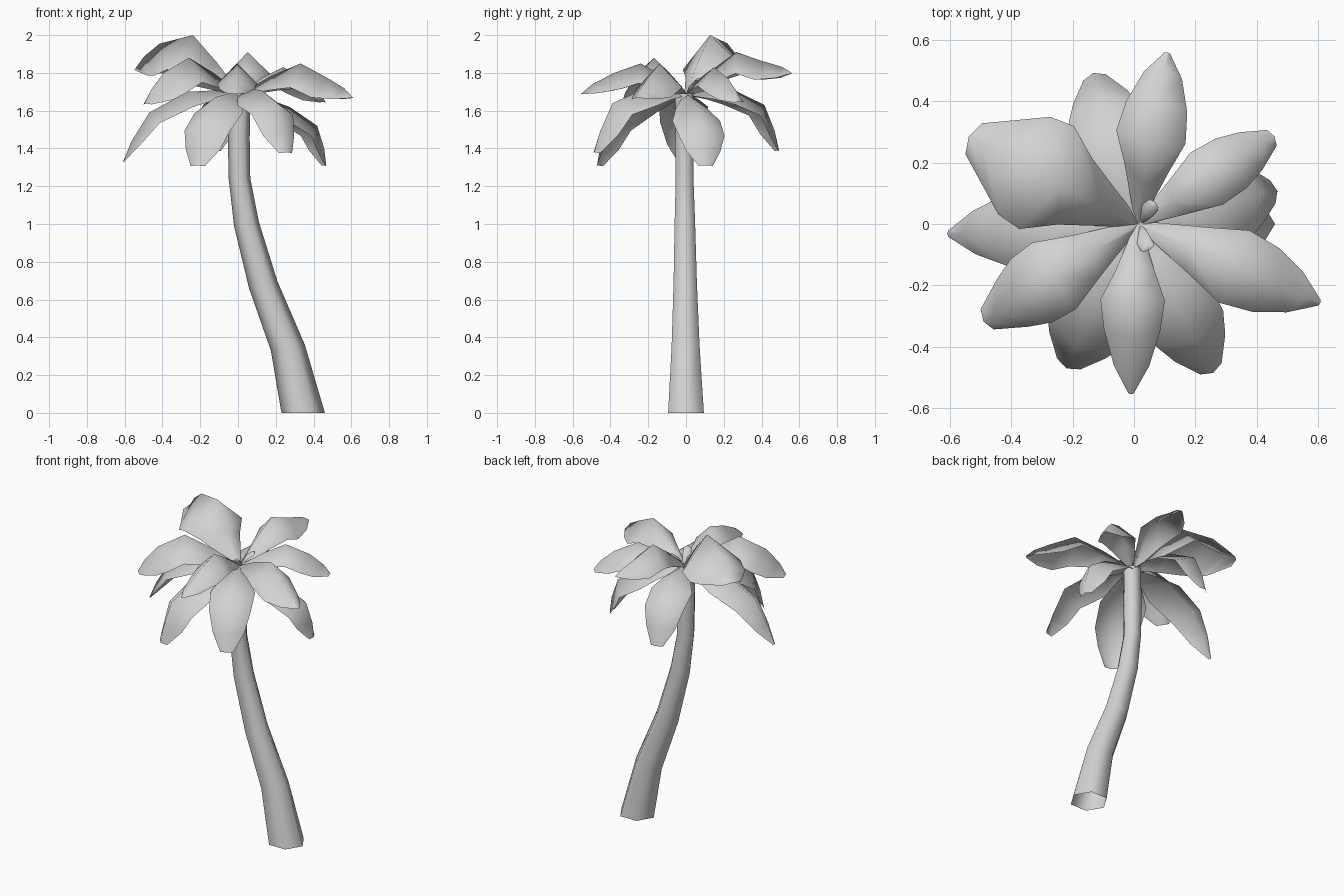
import bpy, bmesh, math
from mathutils import Vector

cube = bpy.data.objects.get("Cube")
if cube:
    bpy.data.objects.remove(cube, do_unlink=True)

grey = bpy.data.materials.new("plain grey")
grey.use_nodes = True
colour = (0.65, 0.65, 0.65, 1)
grey.diffuse_color = colour
grey.node_tree.nodes["Principled BSDF"].inputs["Base Color"].default_value = colour


def finish(name, bm, angle):
    """Turn a bmesh into a smooth-shaded object."""
    mesh = bpy.data.meshes.new(name)
    bm.to_mesh(mesh)
    bm.free()
    mesh.materials.append(grey)
    obj = bpy.data.objects.new(name, mesh)
    bpy.context.collection.objects.link(obj)
    bpy.ops.object.select_all(action="DESELECT")
    obj.select_set(True)
    bpy.context.view_layer.objects.active = obj
    bpy.ops.object.shade_smooth_by_angle(angle=math.radians(angle))
    return obj


def make_trunk():
    """Curved, tapering six-sided trunk, open below; each ring is x, z, radius, tilt."""
    rings = [(0.345, 0, 0.115, 0), (0.264, 0.345, 0.09, 0.17),
             (0.133, 0.68, 0.075, 0.25), (0.045, 1.0, 0.066, 0.15),
             (0.008, 1.24, 0.057, 0.05), (0.004, 1.45, 0.058, 0),
             (0.008, 1.69, 0.057, 0)]
    bm = bmesh.new()
    loops = []
    for x, z, r, tilt in rings:
        loop = []
        for i in range(6):
            a = i * math.tau / 6
            dx = r * math.cos(a)
            y = r * 0.95 * math.sin(a) - 0.006 * z
            loop.append(bm.verts.new((x + dx, y, z + dx * tilt)))
        loops.append(loop)
    for low, high in zip(loops, loops[1:]):
        for i in range(6):
            j = (i + 1) % 6
            bm.faces.new((low[i], low[j], high[j], high[i]))
    bm.faces.new(loops[-1])
    finish("trunk", bm, 65)


# Half-width factors from base to tip
POINTED = (0.1, 0.62, 1.0, 0.88, 0.55, 0.08)
BLUNT = (0.1, 0.64, 1.0, 0.95, 0.72, 0.3)


def make_frond(name, azimuth, half_width, droop, widths, profile, base=(0.012, 0, 1.69)):
    """Leaf folded along a raised rib; profile holds rib radius and height pairs."""
    a = math.radians(azimuth)
    out = Vector((math.cos(a), math.sin(a), 0))
    side = Vector((-out.y, out.x, 0))
    rib = [Vector(base)] + [out * r + Vector((0, 0, z)) for r, z in profile]
    rib.insert(1, rib[0].lerp(rib[1], 0.5) + Vector((0, 0, 0.012)))
    rib.insert(4, rib[3].lerp(rib[4], 0.6) + out * 0.008 + Vector((0, 0, 0.008)))
    last = len(rib) - 1
    bm = bmesh.new()
    rows = []
    for i, (p, w) in enumerate(zip(rib, widths)):
        along = (rib[min(i + 1, last)] - rib[max(i - 1, 0)]).normalized()
        up = along.cross(side).normalized()
        w *= half_width
        drop = up * w * (droop if i < last else 0.4)
        rows.append([bm.verts.new(q) for q in
                     (p + side * w - drop, p, p - side * w - drop)])
    for near, far in zip(rows, rows[1:]):
        for k in range(2):
            bm.faces.new((near[k], near[k + 1], far[k + 1], far[k]))
    finish(name, bm, 180)


make_trunk()

# Upper fronds arch outwards and fold steeply
upper = {
    "back_right": (152, 0.19, BLUNT, ((0.27, 2.0), (0.47, 1.955), (0.61, 1.83))),
    "back": (79, 0.115, POINTED, ((0.27, 1.91), (0.42, 1.86), (0.57, 1.80))),
    "back_left": (32, 0.1, BLUNT, ((0.28, 1.83), (0.42, 1.77), (0.54, 1.65))),
    "left": (-23, 0.128, POINTED, ((0.36, 1.85), (0.52, 1.77), (0.66, 1.67))),
    "front": (-91, 0.105, POINTED, ((0.24, 1.85), (0.38, 1.80), (0.555, 1.69))),
    "right": (213, 0.13, BLUNT, ((0.31, 1.88), (0.47, 1.80), (0.585, 1.64))),
}
for name, (azimuth, half_width, widths, profile) in upper.items():
    make_frond("upper_frond_" + name, azimuth, half_width, 1.0, widths, profile)

# Lower fronds hang and are broader and flatter
lower = {
    "back": (105, 0.125, BLUNT, ((0.26, 1.71), (0.43, 1.63), (0.51, 1.39))),
    "left": (13, 0.13, BLUNT, ((0.28, 1.62), (0.43, 1.52), (0.48, 1.31))),
    "front_left": (-62, 0.13, BLUNT, ((0.26, 1.71), (0.44, 1.64), (0.55, 1.38))),
    "front_right": (245, 0.14, BLUNT, ((0.28, 1.67), (0.45, 1.55), (0.52, 1.31))),
    "right": (183, 0.13, POINTED, ((0.27, 1.70), (0.47, 1.59), (0.61, 1.33))),
}
for name, (azimuth, half_width, widths, profile) in lower.items():
    make_frond("lower_frond_" + name, azimuth, half_width, 0.65, widths, profile)

# Small young leaves at the crown
for name, azimuth in (("front_crown_bud", -60), ("back_crown_bud", 45)):
    make_frond(name, azimuth, 0.025, 0.7, BLUNT,
               ((0.05, 1.75), (0.08, 1.77), (0.1, 1.76)), (0.02, 0, 1.68))
